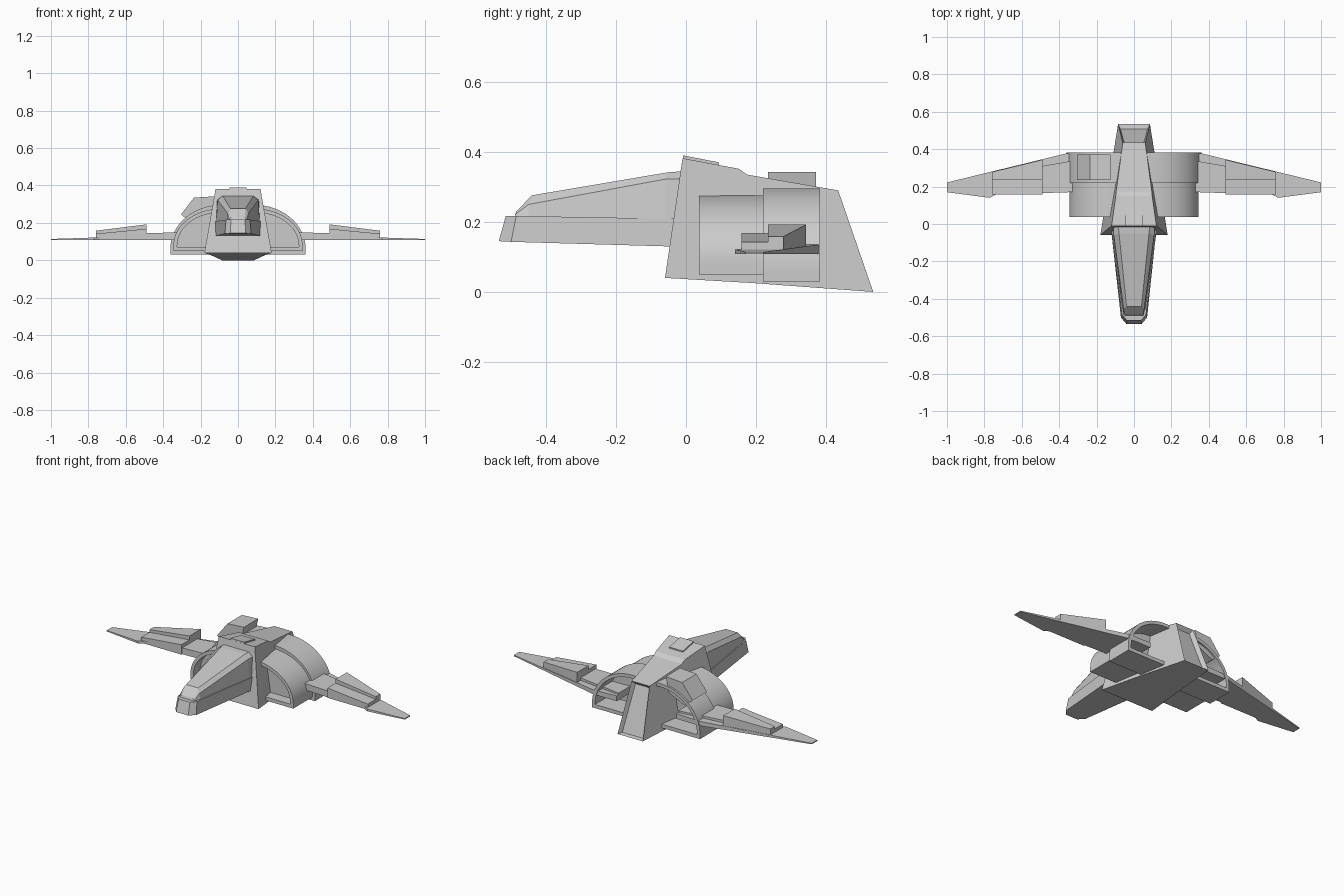
import bpy, bmesh, math

if "Cube" in bpy.data.objects:
    bpy.data.objects.remove(bpy.data.objects["Cube"])

GREY = (0.6, 0.6, 0.6, 1)
mat = bpy.data.materials.new("hull_grey")
mat.use_nodes = True
mat.diffuse_color = GREY
mat.node_tree.nodes["Principled BSDF"].inputs["Base Color"].default_value = GREY


def loft(name, sections, mirror=False, smooth=False, panel=None):
    """Skin matching point loops, cap both ends, optionally recess a +y end cap."""
    bm = bmesh.new()
    rings = [[bm.verts.new(p) for p in s] for s in sections]
    n = len(rings[0])
    for a, b in zip(rings, rings[1:]):
        for i in range(n):
            j = (i + 1) % n
            bm.faces.new((a[i], a[j], b[j], b[i]))
    bm.faces.new(rings[0])
    last = bm.faces.new(rings[-1])
    bmesh.ops.recalc_face_normals(bm, faces=bm.faces)
    if panel:
        bmesh.ops.inset_region(bm, faces=[last], thickness=panel[0], depth=-panel[1])
    me = bpy.data.meshes.new(name)
    bm.to_mesh(me)
    bm.free()
    me.materials.append(mat)
    ob = bpy.data.objects.new(name, me)
    bpy.context.collection.objects.link(ob)
    if mirror:
        ob.modifiers.new("Mirror", "MIRROR")
    if smooth:
        bpy.ops.object.select_all(action="DESELECT")
        ob.select_set(True)
        bpy.context.view_layer.objects.active = ob
        bpy.ops.object.shade_smooth_by_angle(angle=math.radians(30))
    return ob


def prism(name, profile, y0, y1, **kw):
    """Extrude an xz profile along y."""
    return loft(name, [[(x, y, z) for x, z in profile] for y in (y0, y1)], **kw)


def slab(name, plan, z0, z1, **kw):
    """Plan outline with a flat underside; z1 gives the top height at each x."""
    return loft(name, [[(x, y, z0(x)) for x, y in plan],
                       [(x, y, z1(x)) for x, y in plan]], **kw)


def line(xa, za, xb, zb):
    return lambda x: za + (zb - za) * (x - xa) / (xb - xa)


def symmetric(half):
    """Complete a loop from its +x half, listed bottom to top."""
    return half + [(-x, y, z) for x, y, z in reversed(half)]


# Central hull: wedge with a recessed rear panel
loft("hull", [
    symmetric([(0.18, -0.06, 0.04), (0.12, -0.01, 0.382)]),
    symmetric([(0.145, 0.16, 0.027), (0.097, 0.15, 0.352)]),
    symmetric([(0.142, 0.18, 0.026), (0.095, 0.175, 0.335)]),
    symmetric([(0.085, 0.535, 0.0), (0.06, 0.435, 0.29)]),
], panel=(0.018, 0.025))

# Raised hatch on the hull
loft("top_hatch", [
    symmetric([(0.046, -0.012, 0.36), (0.046, -0.008, 0.39)]),
    symmetric([(0.046, 0.095, 0.34), (0.046, 0.095, 0.37)]),
])

# Nose: lower band with a blunt tip
loft("nose_band", [
    symmetric([(0.125, 0.02, 0.128), (0.128, 0.02, 0.208)]),
    symmetric([(0.07, -0.50, 0.143), (0.064, -0.485, 0.217)]),
    symmetric([(0.04, -0.535, 0.145), (0.038, -0.515, 0.217)]),
])

# Nose: chamfered cabin above the band
loft("cabin", [
    symmetric([(0.118, 0.0, 0.2), (0.112, 0.0, 0.322), (0.085, 0.0, 0.345)]),
    symmetric([(0.116, -0.06, 0.2), (0.108, -0.06, 0.322), (0.08, -0.05, 0.342)]),
    symmetric([(0.062, -0.45, 0.21), (0.055, -0.45, 0.25), (0.04, -0.44, 0.276)]),
    symmetric([(0.055, -0.492, 0.21), (0.048, -0.487, 0.222), (0.036, -0.485, 0.23)]),
])


# Side pods: hollow arches with a floor strip and a dividing wall
def arch(rx, top, foot, inset):
    base = foot + 0.03
    pts = [(0.09 + rx - inset, foot + inset)]
    for i in range(17):
        a = math.pi / 2 * i / 16
        pts.append((0.09 + (rx - inset) * math.cos(a),
                    base + (top - base - inset) * math.sin(a)))
    return pts + [(0.03, top - inset)]


for label, rx, top, foot, y0, y1, wall in (
        ("front", 0.255, 0.276, 0.05, 0.037, 0.22, 0.1),
        ("rear", 0.272, 0.296, 0.03, 0.22, 0.383, 0.25)):
    outer, inner = arch(rx, top, foot, 0), arch(rx, top, foot, 0.02)
    prism(label + "_pod_arch", outer + inner[::-1], y0, y1, mirror=True, smooth=True)
    x = outer[0][0]
    prism(label + "_pod_floor", [(0.03, foot), (x, foot), (x, foot + 0.022),
                                 (0.03, foot + 0.022)], y0, y1, mirror=True)
    prism(label + "_pod_wall", inner + [(0.03, foot + 0.02)],
          min(wall, 0.22), max(wall, 0.22), mirror=True)

# Wings: thin tapered planks running into the pods
under = lambda x: 0.108
slab("wing", [(0.2, 0.172), (0.35, 0.17), (0.74, 0.157), (0.77, 0.14), (1.0, 0.17),
              (1.0, 0.222), (0.36, 0.378), (0.2, 0.378)],
     under, line(0.2, 0.14, 1.0, 0.114), mirror=True)
slab("wing_root_block", [(0.2, 0.175), (0.49, 0.165), (0.49, 0.31), (0.2, 0.36)],
     under, line(0.2, 0.15, 0.49, 0.146), mirror=True)
slab("wing_front_pad", [(0.49, 0.158), (0.76, 0.158), (0.76, 0.235), (0.49, 0.235)],
     under, line(0.49, 0.168, 0.76, 0.142), mirror=True)
slab("wing_rear_pad", [(0.49, 0.235), (0.76, 0.235), (0.76, 0.278), (0.49, 0.343)],
     under, line(0.49, 0.192, 0.76, 0.158), mirror=True)

# Single chamfered equipment box on the right pod
prism("pod_box", [(-0.305, 0.245), (-0.235, 0.335), (-0.125, 0.342),
                  (-0.145, 0.25), (-0.25, 0.2)], 0.235, 0.372)
